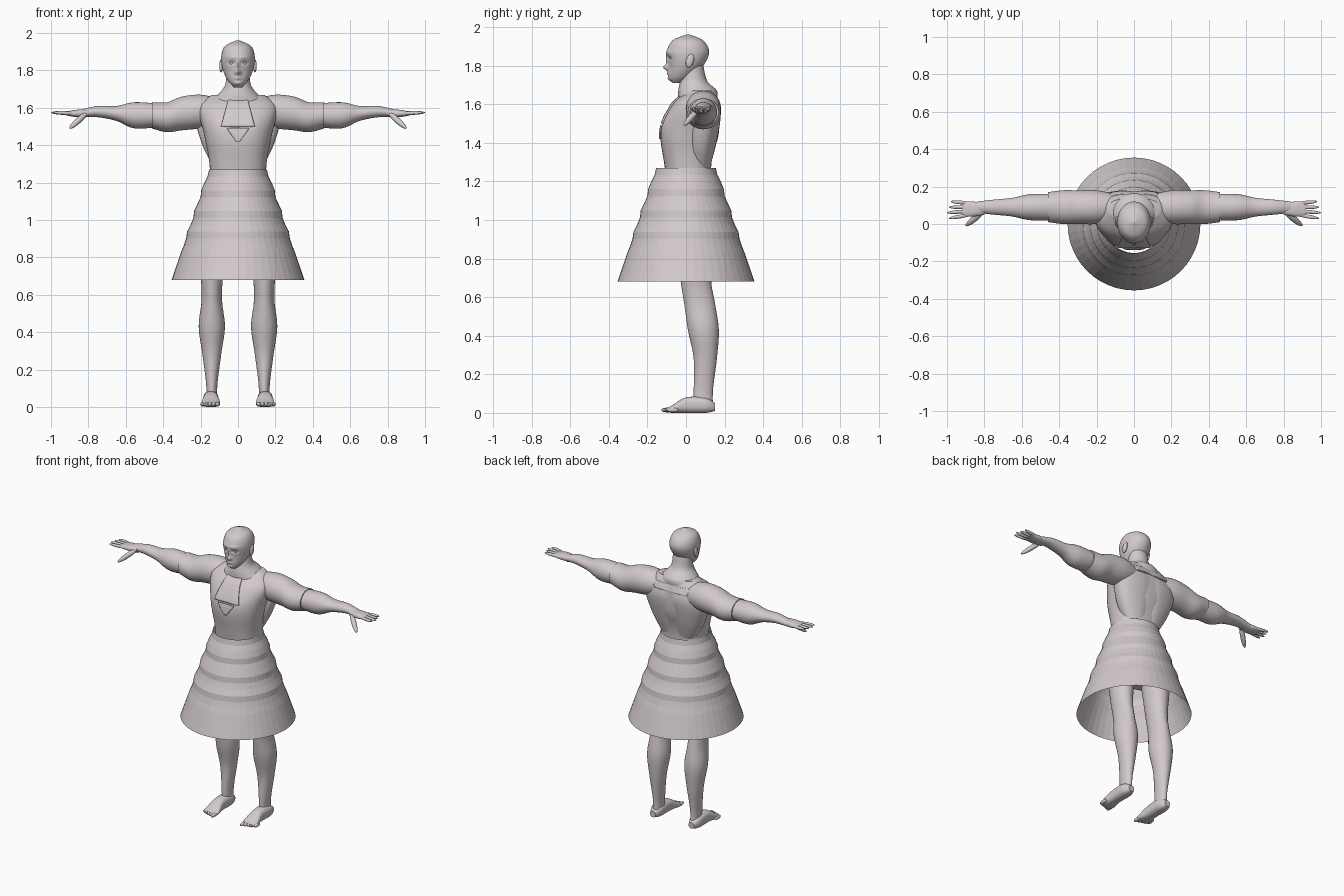
import bpy, bmesh, math
from mathutils import Vector
from mathutils.bvhtree import BVHTree

default_cube = bpy.data.objects.get("Cube")
if default_cube:
    bpy.data.objects.remove(default_cube)

clay_colour = (0.65, 0.59, 0.59, 1)
clay = bpy.data.materials.new("pale clay")
clay.use_nodes = True
clay.diffuse_color = clay_colour
clay.node_tree.nodes["Principled BSDF"].inputs["Base Color"].default_value = clay_colour

FRONT, BACK = -1, 1


def finish(bm, name, smooth=True, mirror=False):
    """Turn a bmesh into a shaded object, mirrored over x on request."""
    bmesh.ops.recalc_face_normals(bm, faces=bm.faces)
    mesh = bpy.data.meshes.new(name)
    bm.to_mesh(mesh)
    bm.free()
    mesh.materials.append(clay)
    obj = bpy.data.objects.new(name, mesh)
    bpy.context.collection.objects.link(obj)
    if mirror:
        obj.modifiers.new("mirror", "MIRROR")
    if smooth:
        bpy.ops.object.select_all(action="DESELECT")
        obj.select_set(True)
        bpy.context.view_layer.objects.active = obj
        bpy.ops.object.shade_smooth_by_angle(angle=math.radians(50))
    return obj


def blend(before, start, end, after, t):
    """Smooth curve value between start and end."""
    leave, arrive = (end - before) / 2, (after - start) / 2
    ease = t * t * (3 - 2 * t)
    return (start + (end - start) * ease
            + leave * t * (1 - t) ** 2 - arrive * t * t * (1 - t))


def smooth_stations(rows, steps):
    """Fill in extra stations between the given ones."""
    padded = [rows[0], *rows, rows[-1]]
    stations = []
    for group in zip(padded, padded[1:], padded[2:], padded[3:]):
        for step in range(steps):
            stations.append([blend(*column, step / steps) for column in zip(*group)])
    return stations + [rows[-1]]


def bridge(bm, lines, closed):
    """Join neighbouring lines of vertices with quads."""
    for low, high in zip(lines, lines[1:]):
        for k in range(len(low) if closed else len(low) - 1):
            n = (k + 1) % len(low)
            bm.faces.new((low[k], low[n], high[n], high[k]))


def loft(name, axis, rows, offset=0, segments=48, steps=8, power=2, bumps=(), mirror=False):
    """Skin rows of (position, centre, width, depth) along an axis.
    Bumps are (x, z, width, height, depth, side) swellings."""
    bm = bmesh.new()
    rings = []
    for position, centre, width, depth in smooth_stations(rows, steps):
        ring = []
        for k in range(segments):
            angle = math.tau * k / segments
            c, s = math.cos(angle), math.sin(angle)
            a = offset + width * math.copysign(abs(c) ** (2 / power), c)
            b = centre + depth * math.copysign(abs(s) ** (2 / power), s)
            spots = {"x": (position, a, b), "y": (a, position, b), "z": (a, b, position)}
            point = Vector(spots[axis])
            for x, z, across, tall, swell, side in bumps:
                if s * side > 0:
                    away = ((abs(point.x) - x) / across) ** 2 + ((point.z - z) / tall) ** 2
                    point.y += side * swell * math.exp(-away) * abs(s)
            ring.append(bm.verts.new(point))
        rings.append(ring)
    bridge(bm, rings, closed=True)
    bm.faces.new(rings[0])
    bm.faces.new(rings[-1])
    return finish(bm, name, mirror=mirror)


def drape(name, target, low, high, half_low, half_high, side, columns=16, levels=16):
    """Lay a thin raised cloth panel on the front or back of a body part."""
    mesh = target.data
    tree = BVHTree.FromPolygons([v.co for v in mesh.vertices],
                                [p.vertices[:] for p in mesh.polygons])
    bm = bmesh.new()
    lines = []
    for level in range(levels + 1):
        t = level / levels
        z = low + (high - low) * t
        half = half_low + (half_high - half_low) * t
        line = []
        for k in range(columns + 1):
            x = half * (2 * k / columns - 1)
            hit = tree.ray_cast(Vector((x, side, z)), Vector((0, -side, 0)))[0]
            line.append(bm.verts.new(hit + Vector((0, side * 0.004, 0))))
        lines.append(line)
    bridge(bm, lines, closed=False)
    panel = finish(bm, name)
    solid = panel.modifiers.new("thickness", "SOLIDIFY")
    solid.thickness, solid.offset = 0.009, 0


def pod(name, start, end, thickness, flatten=1):
    """A mirrored, stretched ball reaching from start to end."""
    start, end = Vector(start), Vector(end)
    reach = end - start
    bm = bmesh.new()
    bmesh.ops.create_uvsphere(bm, u_segments=20, v_segments=12, radius=1)
    bmesh.ops.scale(bm, vec=(thickness * flatten, thickness, reach.length / 2), verts=bm.verts)
    turn = reach.to_track_quat("Z", "Y").to_matrix()
    bmesh.ops.rotate(bm, matrix=turn, verts=bm.verts)
    bmesh.ops.translate(bm, vec=(start + end) / 2, verts=bm.verts)
    finish(bm, name, mirror=True)


# Head: nose, eye sockets, brow, lips and chin are swellings
face = [
    (0, 1.79, .015, .015, .025, FRONT),
    (0, 1.82, .01, .03, .01, FRONT),
    (.035, 1.84, .02, .01, -.01, FRONT),
    (.03, 1.87, .03, .01, .005, FRONT),
    (0, 1.76, .02, .01, .008, FRONT),
    (0, 1.73, .02, .01, .008, FRONT),
]
loft("head", "z", [
    (1.71, -.05, .02, .02), (1.74, -.03, .05, .06), (1.8, 0, .08, .09),
    (1.87, .01, .09, .11), (1.93, .01, .07, .08), (1.96, .01, .01, .01),
], segments=80, steps=16, bumps=face)
pod("eye", (.035, -.075, 1.83), (.035, -.075, 1.85), .01)
pod("ear", (.09, .01, 1.79), (.09, .03, 1.86), .02, flatten=.5)

# Neck sloping into the shoulders
loft("neck", "z", [
    (1.8, .04, .06, .05), (1.72, .04, .07, .07), (1.67, .06, .11, .1), (1.62, .06, .16, .1),
])

# Torso with chest relief, and broad back muscles with a spine groove
torso = loft("torso", "z", [
    (.9, .04, .14, .1), (1.27, .01, .15, .12), (1.45, .02, .18, .15),
    (1.6, .05, .21, .12), (1.67, .08, .14, .06),
], power=2.4, bumps=[(.09, 1.5, .06, .06, .01, FRONT)])
back = loft("back_muscles", "z", [
    (1.25, .07, .11, .05), (1.4, .08, .19, .08), (1.55, .1, .22, .08), (1.66, .1, .13, .04),
], power=2.5, bumps=[(0, 1.4, .03, .2, -.015, BACK)])

# Vest panels
drape("chest_flap", torso, 1.5, 1.65, .09, .05, FRONT)
drape("chest_point", torso, 1.42, 1.49, .01, .06, FRONT)
drape("back_yoke", back, 1.59, 1.63, .12, .15, BACK)

# Shoulder sleeve, bare arm and palm
loft("sleeve", "x", [
    (.1, 1.58, .07, .07), (.2, 1.58, .09, .09), (.3, 1.57, .09, .09),
    (.38, 1.55, .09, .08), (.46, 1.56, .08, .07),
], offset=.09, mirror=True)
loft("arm", "x", [
    (.4, 1.56, .07, .06), (.55, 1.56, .07, .07), (.65, 1.57, .05, .04),
    (.75, 1.58, .04, .03), (.84, 1.57, .03, .02),
], offset=.09, mirror=True)
loft("palm", "x", [
    (.8, 1.57, .03, .02), (.86, 1.57, .04, .02), (.92, 1.57, .04, .01),
], offset=.08, power=2.5, mirror=True)

# Fingers fan out from the palm; the thumb points forward and down
for i, finger in enumerate(["index", "middle", "ring", "little"]):
    fan = i - 1.5
    tip_x = 1 - .01 * abs(i - 1)
    pod(finger + "_finger", (.87, .08 + .02 * fan, 1.57), (tip_x, .075 + .03 * fan, 1.575), .01)
pod("thumb", (.8, .07, 1.58), (.9, -.01, 1.49), .016)

# Legs with calf and knee
loft("leg", "z", [
    (.02, .09, .03, .05), (.12, .09, .03, .05), (.28, .1, .05, .06), (.43, .09, .07, .08),
    (.57, .07, .055, .08), (.7, .05, .06, .08), (.95, .04, .09, .1),
], offset=.14, mirror=True)

# Foot and toes, big toe innermost
loft("foot", "y", [
    (.15, .03, .02, .02), (.1, .04, .04, .04), (0, .04, .04, .04),
    (-.07, .02, .05, .02), (-.1, .015, .04, .01),
], offset=.145, power=2.5, mirror=True)
for i, toe in enumerate(["big", "second", "third", "fourth", "small"]):
    x, tip = .11 + .02 * i, -.13 + .008 * i
    pod(toe + "_toe", (x, tip + .06, .015), (x, tip, .015), .012)

# Faceted flared skirt, open below, with stepped bands towards the waist
bm = bmesh.new()
hem, waist, levels, sides = .68, 1.27, 16, 48
rings = []
for level in range(levels + 1):
    t = level / levels
    band = .005 * math.sin(level * 2) if .3 < t < 1 else 0
    radius = .355 - .2 * t + band
    height = hem + (waist - hem) * t
    turns = [math.tau * k / sides for k in range(sides)]
    rings.append([bm.verts.new((radius * math.cos(a), radius * math.sin(a), height))
                  for a in turns])
bridge(bm, rings, closed=True)
finish(bm, "skirt", smooth=False)
